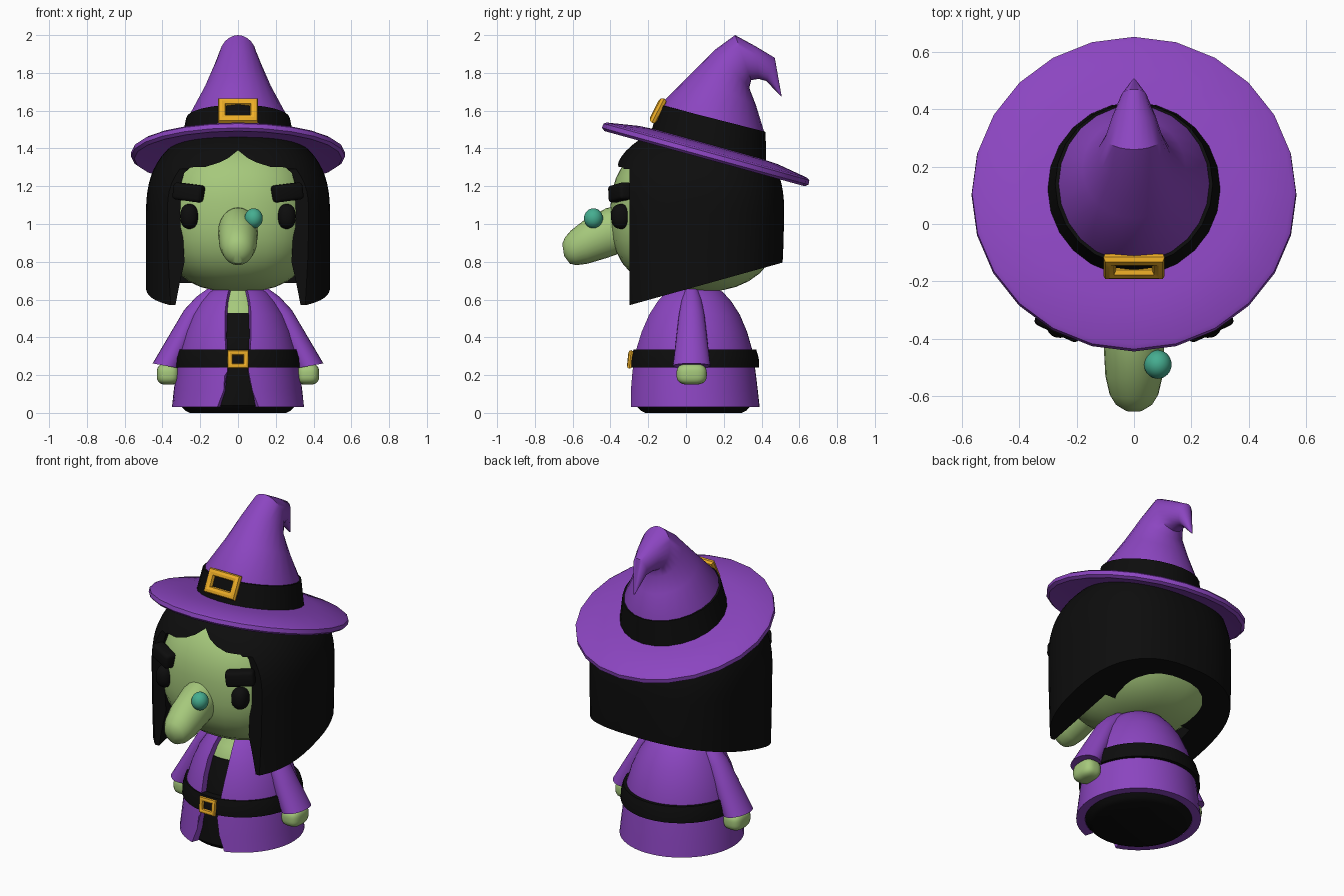
import bpy, bmesh
from math import sin, cos, pi, asin, radians
from mathutils import Vector as V, Matrix

if "Cube" in bpy.data.objects:
    bpy.data.objects.remove(bpy.data.objects["Cube"])


def material(name, rgb):
    m = bpy.data.materials.new(name)
    m.diffuse_color = (*rgb, 1)
    m.use_nodes = True
    m.node_tree.nodes["Principled BSDF"].inputs["Base Color"].default_value = m.diffuse_color
    return m


PURPLE = material("purple", (0.26, 0.06, 0.53))
BLACK = material("black", (0.004, 0.004, 0.004))
GREEN = material("green", (0.38, 0.58, 0.20))
GOLD = material("gold", (0.85, 0.42, 0.02))
TEAL = material("teal", (0.06, 0.42, 0.28))


def finish(name, bm, mat, angle=38):
    bmesh.ops.recalc_face_normals(bm, faces=bm.faces)
    me = bpy.data.meshes.new(name)
    bm.to_mesh(me)
    bm.free()
    ob = bpy.data.objects.new(name, me)
    bpy.context.collection.objects.link(ob)
    me.materials.append(mat)
    smooth(ob, angle)
    return ob


def smooth(ob, angle=38):
    bpy.ops.object.select_all(action='DESELECT')
    ob.select_set(True)
    bpy.context.view_layer.objects.active = ob
    bpy.ops.object.shade_smooth_by_angle(angle=radians(angle))


def loft_bm(rings, closed=False):
    bm = bmesh.new()
    vs = [[bm.verts.new(p) for p in r] for r in rings]
    pairs = list(zip(vs, vs[1:])) + ([(vs[-1], vs[0])] if closed else [])
    for a, b in pairs:
        for i in range(len(a)):
            j = (i + 1) % len(a)
            bm.faces.new((a[i], a[j], b[j], b[i]))
    if not closed:
        bm.faces.new(vs[0])
        bm.faces.new(vs[-1])
    return bm


def loft(name, rings, mat, closed=False):
    return finish(name, loft_bm(rings, closed), mat)


def pair_ring(p, q, side, n=24):
    # ellipse through two opposite points p and q, with a given side half-axis
    p, q, side = V(p), V(q), V(side)
    return [(p + q) / 2 + cos(2 * pi * i / n) * (p - q) / 2 + sin(2 * pi * i / n) * side
            for i in range(n)]


def side_loft(name, rows, mat):
    # rows: front y, z, back y, z, half width in x
    return loft(name, [pair_ring((0, a, b), (0, c, d), (w, 0, 0)) for a, b, c, d, w in rows], mat)


def lathe(name, rows, mat, y=0.04, n=40):
    return loft(name, [pair_ring((0, y - r, z), (0, y + r, z), (r, 0, 0), n) for r, z in rows], mat)


def blob(name, loc, radii, mat, n=2.0):
    # superellipsoid
    bm = bmesh.new()
    bmesh.ops.create_uvsphere(bm, u_segments=32, v_segments=20, radius=1)
    for v in bm.verts:
        k = sum(abs(c) ** n for c in v.co) ** (-1 / n)
        v.co = V(c * k * r + o for c, r, o in zip(v.co, radii, loc))
    return finish(name, bm, mat)


def frame(name, loc, hx, hz, r, tilt):
    rings = [[(sx * (hx + r * cos(k * pi / 4)), r * sin(k * pi / 4), sz * (hz + r * cos(k * pi / 4)))
              for k in range(8)] for sx, sz in ((-1, -1), (1, -1), (1, 1), (-1, 1))]
    ob = loft(name, rings, GOLD, closed=True)
    ob.data.transform(Matrix.Translation(loc) @ Matrix.Rotation(tilt, 4, 'X'))


def cut(ob, cutter):
    m = ob.modifiers.new("cut", 'BOOLEAN')
    m.operation, m.solver, m.object = 'DIFFERENCE', 'EXACT', cutter
    bpy.context.view_layer.objects.active = ob
    bpy.ops.object.modifier_apply(modifier=m.name)
    bpy.data.objects.remove(cutter)


# robe: open-fronted shell, rows are z, radius, half gap
rows = [(.03, .35, .11), (.12, .34, .075), (.22, .328, .055), (.33, .312, .065),
        (.43, .283, .07), (.52, .245, .07), (.59, .2, .062), (.64, .155, .052), (.66, .12, .045)]
shell = [(z, r, g, r) for z, r, g in rows] + [(z, r - .05, g, r) for z, r, g in reversed(rows)]
cols = []
for i in range(49):
    col = []
    for z, r, g, ro in shell:
        a0 = asin(g / ro)
        a = a0 + (2 * pi - 2 * a0) * i / 48
        col.append((r * sin(a), .04 - r * cos(a), z))
    cols.append(col)
loft("robe", cols, PURPLE)

# under dress and chest
lathe("dress", [(.255, 0), (.28, .012), (.305, .04), (.30, .12), (.288, .22), (.275, .33),
                (.25, .43), (.21, .53)], BLACK)
lathe("chest", [(.21, .5), (.205, .53), (.165, .59), (.12, .64), (.09, .70)], GREEN)

# belt
lathe("belt", [(.29, .24), (.34, .24), (.338, .29), (.325, .335), (.28, .335)], BLACK, y=.047)
frame("belt_buckle", (0, -.295, .283), .042, .035, .014, radians(-6))

# sleeves and hands
for s, side in ((1, "left"), (-1, "right")):
    arm = [(.15, .665, .09, .63, .035), (.22, .615, .13, .56, .055), (.285, .545, .19, .49, .068),
           (.365, .41, .24, .37, .083), (.452, .262, .305, .235, .1), (.43, .262, .325, .243, .08)]
    loft(side + "_sleeve", [pair_ring((s * a, .03, b), (s * c, .03, d), (0, h, 0))
                            for a, b, c, d, h in arm], PURPLE)
    blob(side + "_hand", (s * .37, .03, .205), (.06, .08, .056), GREEN, 3)

# head
blob("head", (0, .05, 1.05), (.42, .45, .41), GREEN, 2.5)

# nose and wart
side_loft("nose", [(-.28, 1.1, -.28, .87, .1), (-.42, 1.085, -.42, .82, .106),
                   (-.54, 1.02, -.52, .79, .1), (-.61, .965, -.58, .782, .085),
                   (-.64, .93, -.615, .79, .065), (-.655, .895, -.645, .83, .03)], GREEN)
blob("wart", (.083, -.49, 1.03), (.048, .05, .053), TEAL)

# eyes and brows
for s, side in ((1, "left"), (-1, "right")):
    blob(side + "_eye", (s * .258, -.345, 1.04), (.048, .052, .066), BLACK, 2.3)
    bm = bmesh.new()
    bmesh.ops.create_cube(bm, size=1)
    bmesh.ops.scale(bm, vec=(.165, .075, .09), verts=bm.verts)
    bmesh.ops.bevel(bm, geom=bm.edges[:], offset=.018, segments=3, affect='EDGES', profile=.5)
    bm.transform(Matrix.Translation((s * .26, -.348, 1.167)) @ Matrix.Rotation(s * radians(25), 4, 'Z')
                 @ Matrix.Rotation(-s * radians(7), 4, 'Y'))
    finish(side + "_brow", bm, BLACK)

# hair: domed column, trimmed by the brim plane above and a sloping plane below
rings = []
for k in range(20):
    z = .45 + .2 * k if k < 4 else 1.05 + .455 * sin((k - 3) / 17 * pi / 2)
    t = max(0, (z - 1.05) / .46)
    f = (1 - t ** 2.5) ** .4 - max(0, .95 - z) * .12
    ring = []
    for i in range(56):
        c, d = cos(2 * pi * i / 56), sin(2 * pi * i / 56)
        m = f * (abs(c) ** 2.5 + abs(d) ** 2.5) ** -.4
        ring.append((.487 * c * (m if z > 1.05 else m / f), .05 + .47 * d * m, z))
    rings.append(ring)
bm = loft_bm(rings)
for co, no in (((0, .105, 1.375), (0, .265, .964)), ((0, -.3, .57), (0, .268, -.963))):
    res = bmesh.ops.bisect_plane(bm, geom=bm.verts[:] + bm.edges[:] + bm.faces[:],
                                 plane_co=co, plane_no=no, clear_outer=True)
    bmesh.ops.edgeloop_fill(bm, edges=[e for e in res["geom_cut"] if isinstance(e, bmesh.types.BMEdge)])
hair = finish("hair", bm, BLACK)

# face opening with scalloped fringe, and straight front edge of the side locks
half = [(.345, .5), (.31, .68), (.283, .8), (.295, 1.0), (.305, 1.2), (.285, 1.27), (.25, 1.3),
        (.17, 1.303), (.1, 1.325), (.05, 1.35)]
outline = half + [(0, 1.39)] + [(-x, z) for x, z in reversed(half)]
cut(hair, loft("face_cutter", [[(x, y, z) for x, z in outline] for y in (-1, .12)], BLACK))
cut(hair, loft("front_cutter", [[(-1, y, 0), (1, y, 0), (1, y, 1.29), (-1, y, 1.29)]
                                for y in (-1, -.3)], BLACK))
smooth(hair, 35)

# hat brim
brim = lathe("hat_brim", [(.2, 0), (.38, 0), (.55, -.025), (.567, -.012), (.565, .012), (.55, .022),
                          (.38, .05), (.2, .06)], PURPLE, y=0, n=24)
brim.data.transform(Matrix.Translation((0, .105, 1.37)) @ Matrix.Rotation(radians(-15.4), 4, 'X'))

# hat cone with bent tip, band and buckle
side_loft("hat_cone", [(-.18, 1.46, .42, 1.31, .29), (-.13, 1.64, .413, 1.49, .262),
                       (.02, 1.79, .37, 1.63, .18), (.15, 1.92, .335, 1.72, .128),
                       (.26, 2.0, .345, 1.762, .1), (.37, 1.94, .385, 1.768, .075),
                       (.47, 1.88, .425, 1.757, .045), (.507, 1.672, .503, 1.675, .004)], PURPLE)
side_loft("hat_band", [(-.17, 1.47, .41, 1.32, .28), (-.188, 1.475, .425, 1.325, .305),
                       (-.143, 1.632, .421, 1.488, .275), (-.12, 1.63, .4, 1.486, .25)], BLACK)
frame("hat_buckle", (0, -.148, 1.6), .085, .05, .022, radians(-27))
